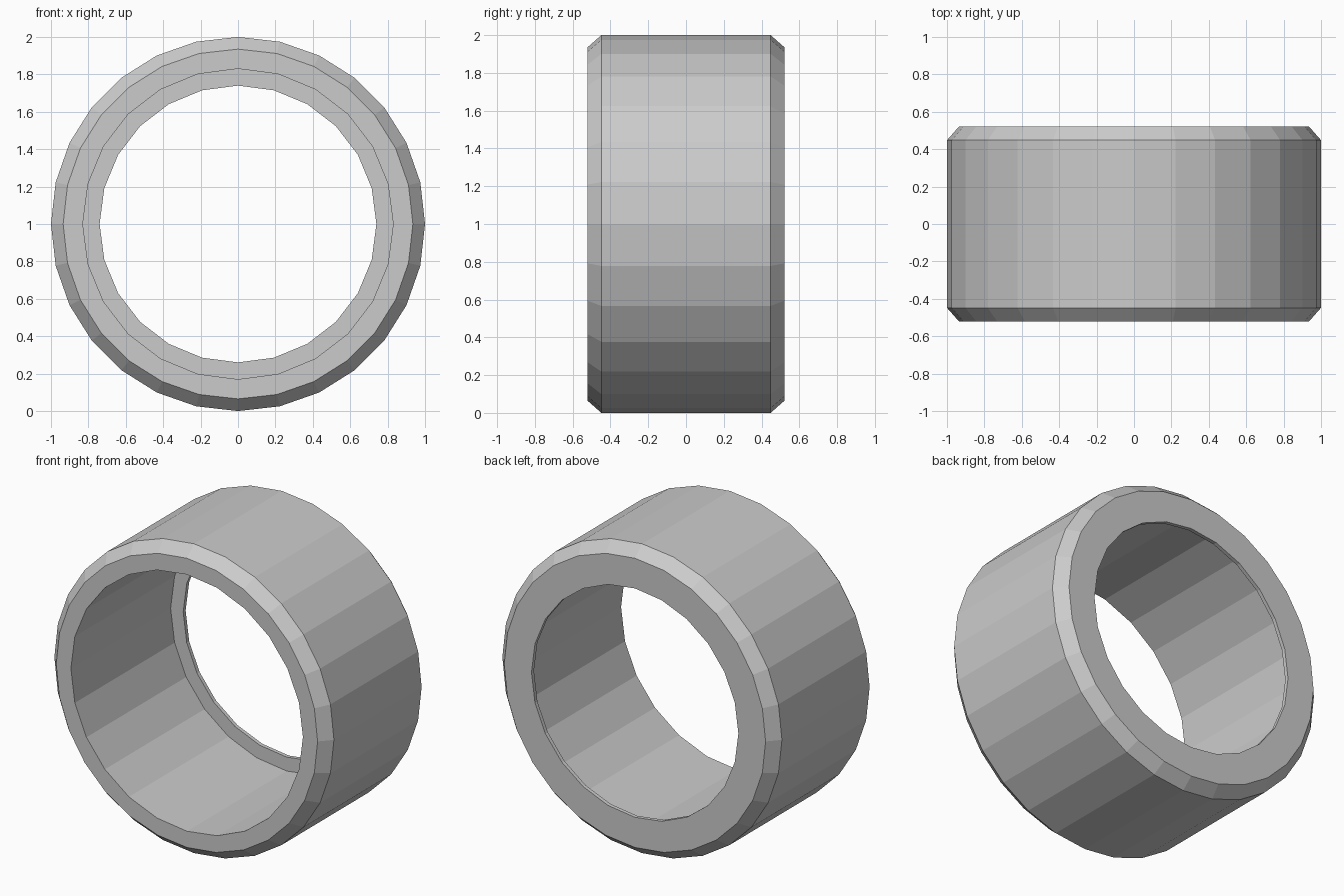
import bpy
import bmesh
from math import sin, cos, tau

cube = bpy.data.objects.get("Cube")
if cube:
    bpy.data.objects.remove(cube, do_unlink=True)

# Single plain grey
grey = bpy.data.materials.new("plain_grey")
grey.use_nodes = True
colour = (0.6, 0.6, 0.6, 1)
grey.diffuse_color = colour
grey.node_tree.nodes["Principled BSDF"].inputs["Base Color"].default_value = colour

OUTER_SIDES, BORE_SIDES = 28, 24
HALF, SHOULDER, LIP = 0.522, 0.448, 0.497

# Closed cross-section: radius, y, number of sides
section = [
    (0.83, -HALF, BORE_SIDES),       # front mouth of the bore
    (0.935, -HALF, OUTER_SIDES),     # front chamfer
    (1.0, -SHOULDER, OUTER_SIDES),
    (1.0, SHOULDER, OUTER_SIDES),    # back chamfer
    (0.935, HALF, OUTER_SIDES),
    (0.74, HALF, BORE_SIDES),        # thin lip at the back
    (0.74, LIP, BORE_SIDES),
    (0.83, LIP, BORE_SIDES),
]

bm = bmesh.new()


def make_ring(radius, y, sides):
    """Closed loop of edges around the y axis, with a corner at the top."""
    verts = [bm.verts.new((radius * sin(tau * i / sides), y,
                           1 + radius * cos(tau * i / sides))) for i in range(sides)]
    edges = [bm.edges.new((verts[i], verts[(i + 1) % sides])) for i in range(sides)]
    return verts, edges


rings = [make_ring(*point) for point in section]

# Skin neighbouring rings: quads where the sides match, flat fill at the end faces
for k, (verts_a, edges_a) in enumerate(rings):
    verts_b, edges_b = rings[(k + 1) % len(rings)]
    n = len(verts_a)
    if n == len(verts_b):
        for i in range(n):
            j = (i + 1) % n
            bm.faces.new((verts_a[i], verts_a[j], verts_b[j], verts_b[i]))
    else:
        bmesh.ops.triangle_fill(bm, edges=edges_a + edges_b, use_beauty=True)

bmesh.ops.recalc_face_normals(bm, faces=bm.faces[:])
mesh = bpy.data.meshes.new("chamfered_ring")
bm.to_mesh(mesh)
bm.free()
mesh.materials.append(grey)
ring = bpy.data.objects.new("chamfered_ring", mesh)
bpy.context.collection.objects.link(ring)
